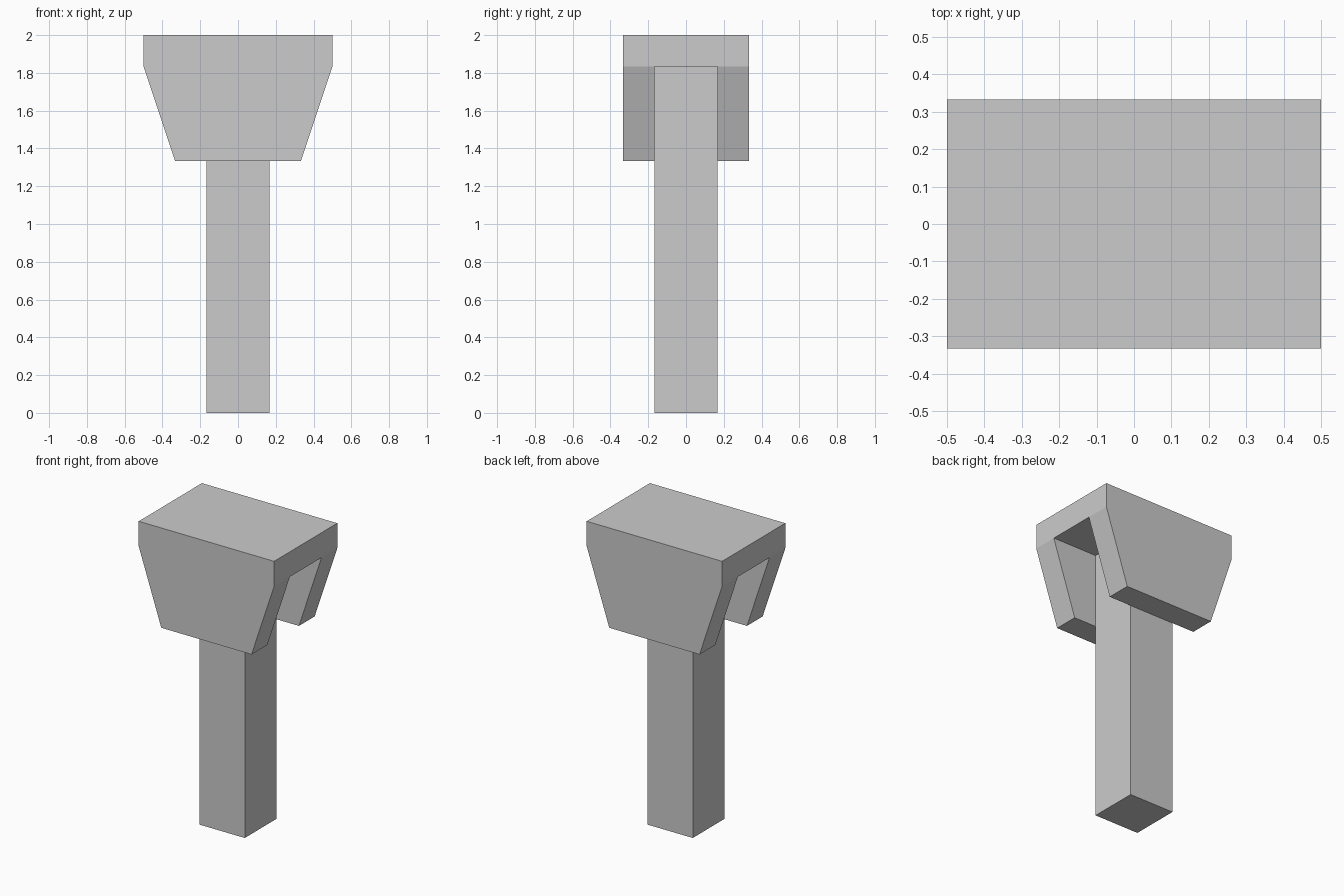
import bpy, bmesh
from mathutils import Vector

if "Cube" in bpy.data.objects:
    bpy.data.objects.remove(bpy.data.objects["Cube"])

U = 1 / 6  # the model sits on a grid of sixths


def prism(name, profile, y0, y1):
    """Extrude an x/z profile along y from y0 to y1."""
    bm = bmesh.new()
    face = bm.faces.new([bm.verts.new((x, y0, z)) for x, z in profile])
    moved = bmesh.ops.extrude_face_region(bm, geom=[face], use_keep_orig=True)["geom"]
    bmesh.ops.translate(bm, vec=Vector((0, y1 - y0, 0)),
                        verts=[v for v in moved if isinstance(v, bmesh.types.BMVert)])
    bmesh.ops.recalc_face_normals(bm, faces=bm.faces)
    mesh = bpy.data.meshes.new(name)
    bm.to_mesh(mesh)
    bm.free()
    obj = bpy.data.objects.new(name, mesh)
    bpy.context.collection.objects.link(obj)
    return obj


def box(name, hx, hy, z0, z1):
    return prism(name, [(-hx, z0), (hx, z0), (hx, z1), (-hx, z1)], -hy, hy)


# Square post, reaching the underside of the cap
post = box("post", U, U, 0, 11 * U)

# Tapered cap with two hanging cheeks
right = [(2 * U, 8 * U), (3 * U, 11 * U), (3 * U, 12 * U)]
left = [(-x, z) for x, z in reversed(right)]
cap = prism("cap", right + left, -2 * U, 2 * U)

# Open channel running through the cap between the cheeks
channel = box("channel_cutter", 5 * U, U, 6 * U, 11 * U)
channel.hide_render = True
channel.hide_viewport = False
channel.display_type = 'WIRE'
cut = cap.modifiers.new("channel", 'BOOLEAN')
cut.operation = 'DIFFERENCE'
cut.solver = 'EXACT'
cut.object = channel
